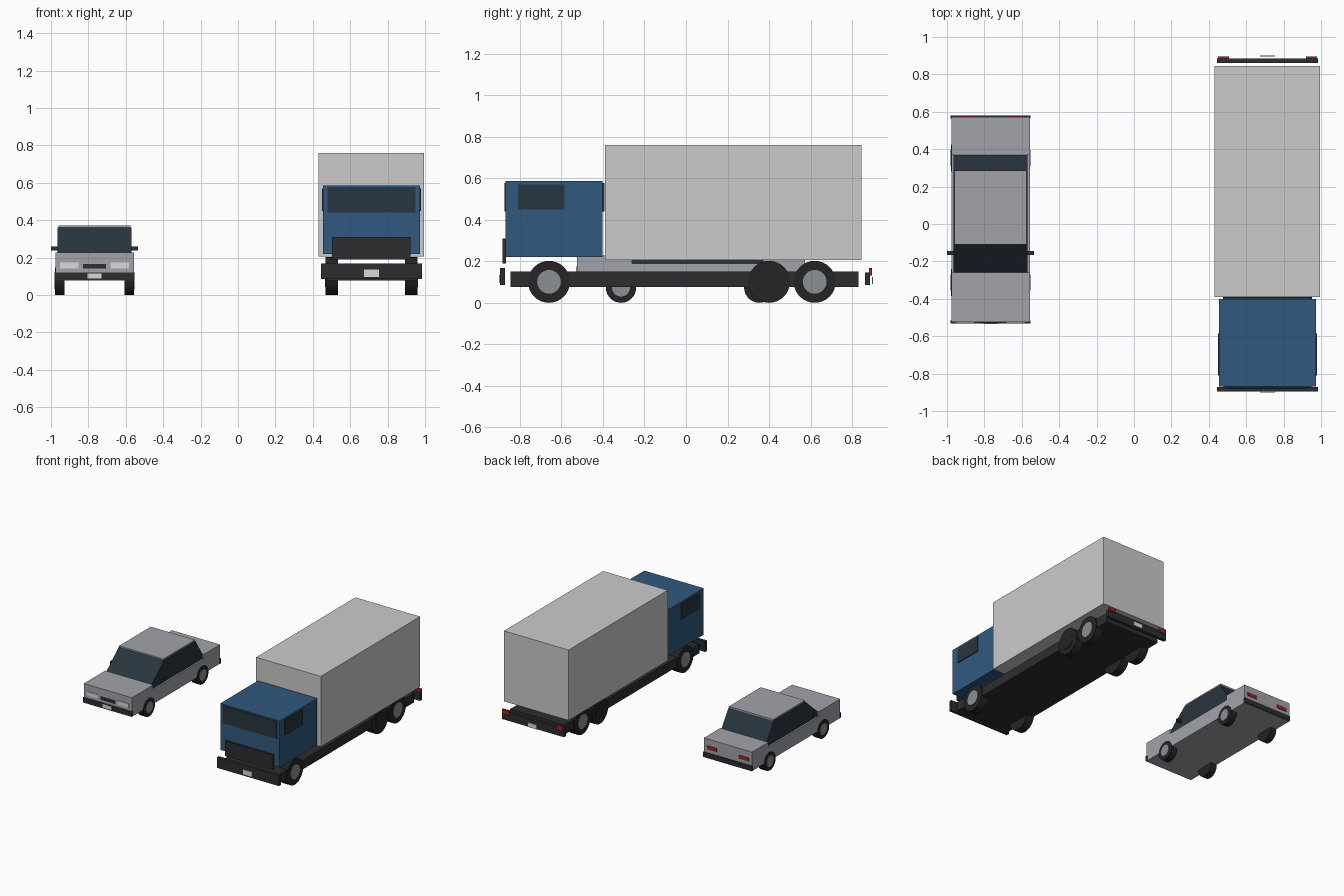
import bpy, bmesh, math
from mathutils import Matrix

if "Cube" in bpy.data.objects:
    bpy.data.objects.remove(bpy.data.objects["Cube"])


def mat(name, r, g, b):
    m = bpy.data.materials.new(name)
    m.diffuse_color = (r, g, b, 1)
    m.use_nodes = True
    m.node_tree.nodes["Principled BSDF"].inputs["Base Color"].default_value = m.diffuse_color
    return m


BLUE = mat("blue_paint", 0.03, 0.10, 0.21)
BLACK = mat("black_trim", 0.025, 0.027, 0.03)
RUBBER = mat("rubber", 0.018, 0.018, 0.018)
GLASS = mat("glass", 0.022, 0.035, 0.05)
SILVER = mat("silver_paint", 0.36, 0.37, 0.40)
PALE = mat("pale_panel", 0.55, 0.58, 0.57)
HUB = mat("hub_metal", 0.26, 0.28, 0.30)
RED = mat("red_lens", 0.30, 0.02, 0.02)
PLATE = mat("plate", 0.7, 0.7, 0.66)
LAMP = mat("lamp", 0.68, 0.70, 0.74)


def finish(name, bm, material):
    bmesh.ops.recalc_face_normals(bm, faces=bm.faces)
    me = bpy.data.meshes.new(name)
    bm.to_mesh(me)
    bm.free()
    ob = bpy.data.objects.new(name, me)
    me.materials.append(material)
    bpy.context.collection.objects.link(ob)
    return ob


def box(name, x, y, z, material):
    """Box from (min, max) ranges."""
    bm = bmesh.new()
    bmesh.ops.create_cube(bm, size=1)
    for v in bm.verts:
        v.co = [r[0] if c < 0 else r[1] for r, c in zip((x, y, z), v.co)]
    return finish(name, bm, material)


def wide(name, cx, half, y, z, material):
    return box(name, (cx - half, cx + half), y, z, material)


def pair(name, cx, near, far, y, z, material):
    """Two boxes mirrored about x = cx."""
    for side, s in (("left", -1), ("right", 1)):
        box(f"{name}_{side}", sorted((cx + s * near, cx + s * far)), y, z, material)


def disc(name, x0, x1, y, z, radius, material):
    bm = bmesh.new()
    bmesh.ops.create_cone(bm, cap_ends=True, segments=32, radius1=radius,
                          radius2=radius, depth=abs(x1 - x0))
    bmesh.ops.rotate(bm, verts=bm.verts, matrix=Matrix.Rotation(math.pi / 2, 3, 'Y'))
    bmesh.ops.translate(bm, verts=bm.verts, vec=((x0 + x1) / 2, y, z))
    for f in bm.faces:
        f.smooth = len(f.verts) == 4
    ob = finish(name, bm, material)
    for e in ob.data.edges:
        a, b = (ob.data.vertices[i].co for i in e.vertices)
        e.use_edge_sharp = abs(a.x - b.x) < 1e-5
    return ob


def axle(name, cx, y, radius, inner, outer, hub_radius, hub_mat):
    for side, s in (("left", -1), ("right", 1)):
        disc(f"{name}_tyre_{side}", cx + s * inner, cx + s * outer, y, radius, radius, RUBBER)
        disc(f"{name}_hub_{side}", cx + s * (outer - 0.01), cx + s * (outer + 0.003),
             y, radius, hub_radius, hub_mat)


# ---- Truck ----
T = 0.7135
wide("cargo_box", T, 0.282, (-0.39, 0.845), (0.205, 0.76), PALE)
wide("truck_cab", T, 0.259, (-0.87, -0.402), (0.22, 0.586), BLUE)
wide("truck_chassis", T, 0.238, (-0.845, 0.83), (0.077, 0.15), BLACK)
wide("truck_windscreen", T, 0.236, (-0.875, -0.868), (0.44, 0.576), GLASS)
wide("cab_rear_panel", T, 0.236, (-0.404, -0.392), (0.44, 0.576), GLASS)
pair("truck_side_window", T, 0.255, 0.265, (-0.81, -0.585), (0.45, 0.57), GLASS)
wide("truck_grille", T, 0.21, (-0.883, -0.868), (0.19, 0.31), BLACK)
wide("truck_front_bumper", T, 0.27, (-0.895, -0.872), (0.085, 0.168), BLACK)
wide("truck_front_plate", T, 0.04, (-0.9, -0.893), (0.097, 0.135), PLATE)
wide("truck_rear_bumper", T, 0.27, (0.862, 0.886), (0.085, 0.145), BLACK)
pair("truck_tail_lamp", T, 0.205, 0.265, (0.881, 0.895), (0.132, 0.168), RED)
wide("truck_rear_plate", T, 0.04, (0.895, 0.9), (0.09, 0.125), PLATE)
for label, y, hub in (("truck_front", -0.66, HUB), ("truck_middle", 0.40, RUBBER),
                      ("truck_rear", 0.62, HUB)):
    axle(label, T, y, 0.101, 0.18, 0.245, 0.057, hub)

# ---- Car ----
C = -0.767
wide("car_lower_body", C, 0.21, (-0.525, 0.573), (0.078, 0.19), SILVER)
wide("car_bonnet", C, 0.21, (-0.525, -0.26), (0.19, 0.228), SILVER)
wide("car_boot", C, 0.21, (0.37, 0.573), (0.19, 0.228), SILVER)

# Cabin: side profile (y, z) extruded across the car
profile = [(-0.26, 0.185), (-0.26, 0.228), (-0.11, 0.36),
           (0.285, 0.36), (0.37, 0.228), (0.37, 0.185)]
bm = bmesh.new()
face = bm.faces.new([bm.verts.new((C - 0.197, y, z)) for y, z in profile])
ext = bmesh.ops.extrude_face_region(bm, geom=[face])
bmesh.ops.translate(bm, vec=(0.394, 0, 0),
                    verts=[g for g in ext["geom"] if isinstance(g, bmesh.types.BMVert)])
bm.normal_update()
finish("car_cabin_glass", bm, GLASS)
wide("car_roof", C, 0.193, (-0.11, 0.285), (0.358, 0.371), SILVER)

wide("car_front_bumper", C, 0.213, (-0.531, -0.515), (0.08, 0.12), BLACK)
wide("car_rear_bumper", C, 0.213, (0.565, 0.579), (0.08, 0.12), BLACK)
pair("car_headlamp", C, 0.085, 0.184, (-0.529, -0.52), (0.142, 0.174), LAMP)
wide("car_grille", C, 0.062, (-0.529, -0.52), (0.142, 0.165), BLACK)
wide("car_front_plate", C, 0.038, (-0.535, -0.528), (0.088, 0.116), PLATE)
pair("car_tail_lamp", C, 0.095, 0.182, (0.57, 0.577), (0.148, 0.176), RED)
pair("car_mirror", C, 0.19, 0.233, (-0.166, -0.144), (0.238, 0.26), BLACK)
for label, y in (("car_front", -0.313), ("car_rear", 0.353)):
    axle(label, C, y, 0.073, 0.16, 0.2115, 0.043, HUB)
